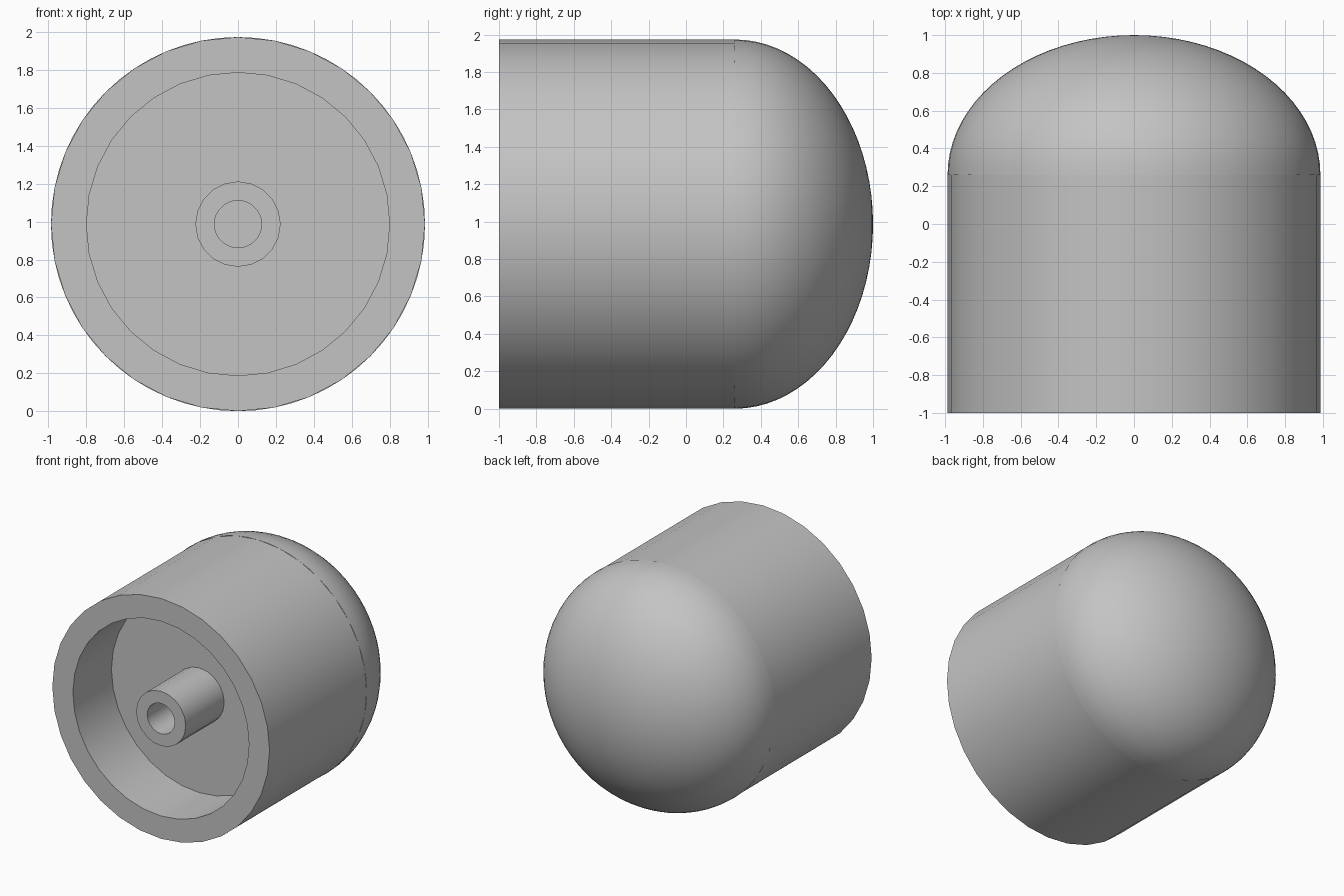
import bpy, bmesh, math

cube = bpy.data.objects.get("Cube")
if cube:
    bpy.data.objects.remove(cube, do_unlink=True)

R = 0.987          # outer radius and height of the axis
DOME_START = 0.26

grey = bpy.data.materials.new("plain grey")
grey.use_nodes = True
colour = (0.55, 0.55, 0.55, 1)
grey.diffuse_color = colour
grey.node_tree.nodes["Principled BSDF"].inputs["Base Color"].default_value = colour


def lathe(name, profile, sides):
    """Turn (radius, y) points about the horizontal axis; radius 0 closes an end."""
    bm = bmesh.new()
    rings = []
    for r, y in profile:
        n = 1 if r == 0 else sides
        rings.append([bm.verts.new((r * math.sin(math.tau * i / sides), y,
                                    R + r * math.cos(math.tau * i / sides)))
                      for i in range(n)])
    for a, b in zip(rings, rings[1:]):
        for i in range(sides):
            j = (i + 1) % sides
            quad = [a[i % len(a)], a[j % len(a)], b[j % len(b)], b[i % len(b)]]
            bm.faces.new(list(dict.fromkeys(quad)))
    bmesh.ops.recalc_face_normals(bm, faces=bm.faces)
    mesh = bpy.data.meshes.new(name)
    bm.to_mesh(mesh)
    bm.free()
    mesh.materials.append(grey)
    obj = bpy.data.objects.new(name, mesh)
    bpy.context.collection.objects.link(obj)
    bpy.ops.object.select_all(action="DESELECT")
    obj.select_set(True)
    bpy.context.view_layer.objects.active = obj
    bpy.ops.object.shade_smooth_by_angle(angle=math.radians(35))
    return obj


# Cylindrical body with a recess in its front
lathe("body", [(0, -0.5), (0.8, -0.5), (0.8, -1), (R, -1),
               (R, DOME_START), (0, DOME_START)], 32)

# Hollow post standing in the recess, flush with the rim
lathe("post", [(0, -0.495), (0.125, -0.495), (0.125, -1),
               (0.225, -1), (0.225, -0.5), (0, -0.49)], 20)

# Elliptical dome on the back
STEPS = 20
arc = [(R * math.cos(a), DOME_START + (1 - DOME_START) * math.sin(a))
       for a in (math.pi / 2 * i / STEPS for i in range(STEPS))]
lathe("dome", [(0, DOME_START)] + arc + [(0, 1)], 64)
